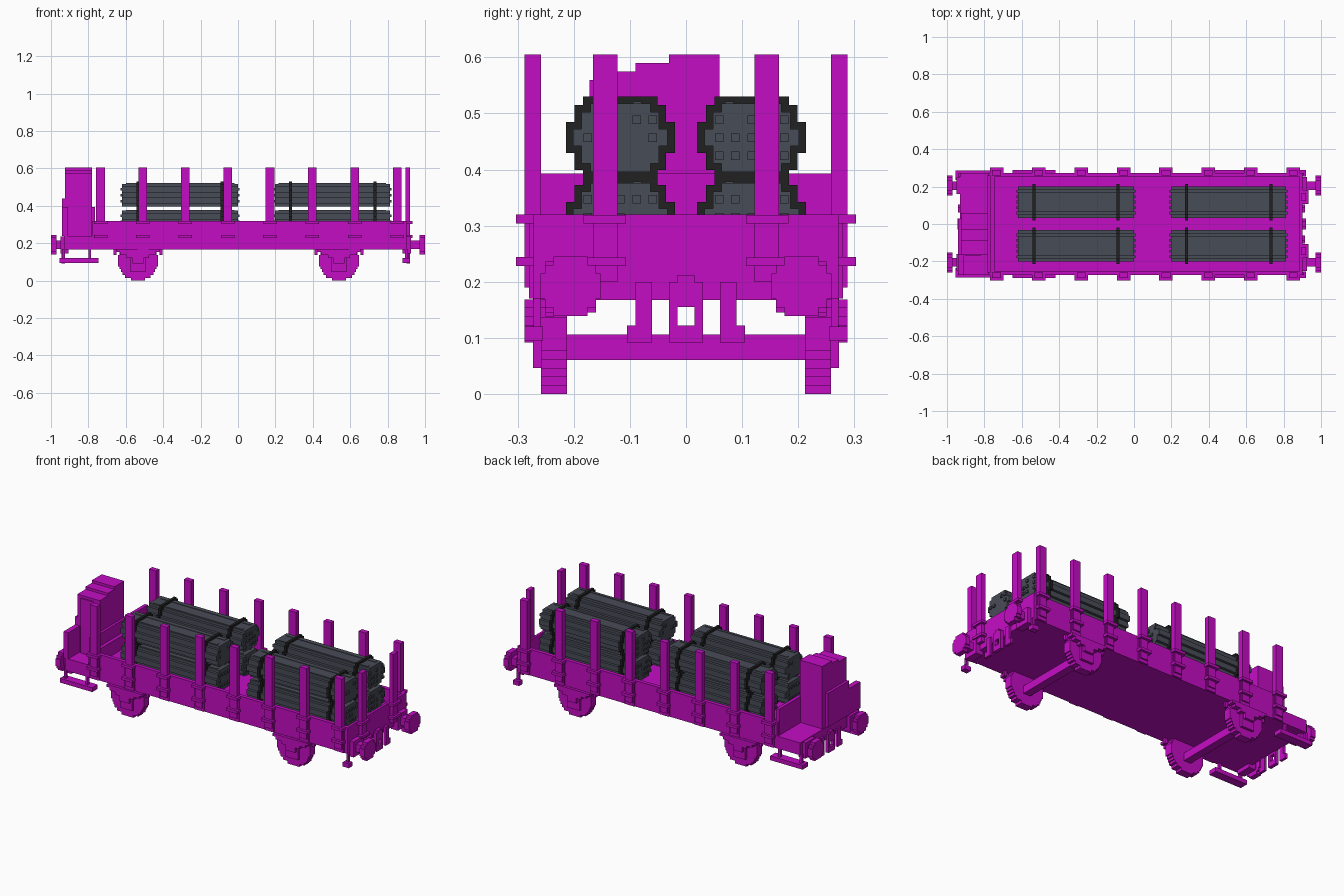
import bpy, bmesh, math, random

random.seed(4)
cube = bpy.data.objects.get("Cube")
if cube:
    bpy.data.objects.remove(cube, do_unlink=True)


def material(name, rgb):
    m = bpy.data.materials.new(name)
    m.use_nodes = True
    m.diffuse_color = (*rgb, 1)
    m.node_tree.nodes["Principled BSDF"].inputs["Base Color"].default_value = (*rgb, 1)
    return m


MAGENTA = material("magenta", (0.55, 0.004, 0.55))
GREY = material("slate grey", (0.064, 0.072, 0.094))
BLACK = material("strap black", (0.015, 0.015, 0.015))
V = 0.0152  # block size


def finish(name, bm, mat):
    bmesh.ops.recalc_face_normals(bm, faces=bm.faces)
    me = bpy.data.meshes.new(name)
    bm.to_mesh(me)
    bm.free()
    me.materials.append(mat)
    ob = bpy.data.objects.new(name, me)
    bpy.context.collection.objects.link(ob)
    return ob


def boxes(name, items, mat=MAGENTA):
    """One object from boxes given as (x0, x1, y0, y1, z0, z1)."""
    bm = bmesh.new()
    for x0, x1, y0, y1, z0, z1 in items:
        vs = bmesh.ops.create_cube(bm, size=1)["verts"]
        for v in vs:
            v.co = ((x0 + x1) / 2 + v.co.x * (x1 - x0),
                    (y0 + y1) / 2 + v.co.y * (y1 - y0),
                    (z0 + z1) / 2 + v.co.z * (z1 - z0))
    return finish(name, bm, mat)


def mirror_y(items):
    return items + [(a, b, -d, -c, e, f) for a, b, c, d, e, f in items]


def prism(name, pts, axis, a, b, mat=MAGENTA):
    """Extrude a (u, z) outline along x or y from a to b."""
    bm = bmesh.new()
    place = (lambda u, z: (a, u, z)) if axis == "x" else (lambda u, z: (u, a, z))
    f = bm.faces.new([bm.verts.new(place(u, z)) for u, z in pts])
    new = bmesh.ops.extrude_face_region(bm, geom=[f])["geom"]
    off = (b - a, 0, 0) if axis == "x" else (0, b - a, 0)
    bmesh.ops.translate(bm, vec=off, verts=[g for g in new if isinstance(g, bmesh.types.BMVert)])
    return finish(name, bm, mat)


def stepped_round(cu, cz, r, rows):
    """Blocky circle outline built from rows of equal height."""
    h = 2 * r / rows
    right = []
    for i in range(rows):
        z = -r + i * h
        w = math.sqrt(max(r * r - (z + h / 2) ** 2, 0))
        w = max(round(w / (V / 2)) * V / 2, V)
        right += [(w, z), (w, z + h)]
    pts = right + [(-w, z) for w, z in reversed(right)]
    clean = [p for i, p in enumerate(pts) if p != pts[i - 1]]
    return [(cu + u, cz + z) for u, z in clean]


# Chassis, tray walls and end platform
boxes("wagon_floor", [(-0.93, 0.90, -0.272, 0.272, 0.168, 0.24)])
boxes("tray_walls", mirror_y([(-0.78, 0.90, 0.25, 0.272, 0.24, 0.32)]) + [
    (0.885, 0.90, -0.25, 0.25, 0.24, 0.32),
    (-0.78, -0.745, -0.25, 0.25, 0.24, 0.32)])
boxes("headboard", [(-0.785, -0.765, -0.258, 0.258, 0.24, 0.393)])

# Brake cabin with roof steps descending to the front
boxes("brake_cabin", [
    (-0.925, -0.78, -0.03, 0.06, 0.24, 0.605),
    (-0.925, -0.78, -0.09, -0.03, 0.24, 0.59),
    (-0.925, -0.78, -0.165, -0.09, 0.24, 0.575)])
boxes("cabin_door_panel", [(-0.90, -0.82, -0.172, -0.165, 0.24, 0.56)])
boxes("platform_end_wall", [
    (-0.94, -0.91, -0.272, -0.165, 0.24, 0.393),
    (-0.94, -0.925, -0.165, 0.03, 0.24, 0.44)])

# Side stakes with two brackets each
stakes, brackets = [], []
for i in range(8):
    x = -0.735 + i * 0.2265
    stakes.append((x - 0.023, x + 0.023, 0.258, 0.288, 0.19, 0.605))
    for z in (0.236, 0.312):
        brackets.append((x - 0.036, x + 0.036, 0.27, 0.303, z - 0.008, z + 0.008))
    brackets.append((x - 0.03, x + 0.03, 0.27, 0.28, 0.17, 0.32))
boxes("side_stakes", mirror_y(stakes))
boxes("stake_brackets", mirror_y(brackets))

# End stakes
boxes("end_stakes", mirror_y([(0.895, 0.92, 0.122, 0.166, 0.20, 0.605)]))
boxes("end_stake_brackets", mirror_y([
    (0.895, 0.932, 0.107, 0.183, 0.228, 0.243),
    (0.895, 0.932, 0.107, 0.183, 0.304, 0.319)]))

# Running gear
for side, x in (("rear", -0.535), ("front", 0.54)):
    for s in (-1, 1):
        label = side + ("_left" if s > 0 else "_right")
        prism("wheel_" + label, stepped_round(x, 0.107, 0.107, 14), "y", s * 0.212, s * 0.258)
    boxes("axle_" + side, [(x - 0.023, x + 0.023, -0.258, 0.258, 0.061, 0.106)])
    boxes("axle_boxes_" + side, mirror_y([
        (x - 0.04, x + 0.04, 0.256, 0.273, 0.046, 0.17),
        (x - 0.03, x + 0.03, 0.256, 0.288, 0.092, 0.122)]))
    boxes("leaf_springs_" + side, mirror_y([
        (x - 0.115, x + 0.115, 0.25, 0.288, 0.153, 0.168),
        (x - 0.095, x + 0.095, 0.25, 0.288, 0.138, 0.153),
        (x - 0.06, x + 0.06, 0.25, 0.288, 0.122, 0.138)]))
    boxes("brake_rods_" + side, mirror_y([
        (x + s * 0.122 - 0.008, x + s * 0.122 + 0.008, 0.235, 0.25, 0.138, 0.17)
        for s in (-1, 1)]))

# Buffers and couplings at both ends
for side, s, base in (("front", 1, 0.90), ("rear", -1, 0.925)):
    def along(a, b):
        return (a, b) if s > 0 else (-b, -a)
    for t in (-1, 1):
        label = side + ("_left" if t > 0 else "_right")
        prism("buffer_disc_" + label, stepped_round(t * 0.206, 0.192, 0.053, 7),
              "x", s * 0.97, s * 1.0)
    boxes("buffer_shafts_" + side, mirror_y([
        (*along(base - 0.02, 0.975), 0.182, 0.228, 0.17, 0.215),
        (*along(base - 0.02, base + 0.025), 0.16, 0.25, 0.145, 0.236)]))
    boxes("coupling_" + side, mirror_y([
        (*along(base, base + 0.02), 0.015, 0.03, 0.092, 0.20)]) + [
        (*along(base, base + 0.02), -0.015, 0.015, 0.155, 0.212),
        (*along(base, base + 0.02), -0.015, 0.015, 0.092, 0.122)])
    boxes("brake_hoses_" + side, mirror_y([
        (*along(base, base + 0.015), 0.061, 0.09, 0.107, 0.20),
        (*along(base, base + 0.015), 0.061, 0.105, 0.092, 0.122)]))

# Footsteps hung below the corners
boxes("platform_footsteps", mirror_y([
    (-0.955, -0.745, 0.235, 0.285, 0.095, 0.12),
    (-0.94, -0.925, 0.255, 0.27, 0.12, 0.17),
    (-0.80, -0.785, 0.255, 0.27, 0.12, 0.17)]))
boxes("front_footsteps", mirror_y([
    (0.88, 0.92, 0.255, 0.288, 0.095, 0.12),
    (0.893, 0.908, 0.258, 0.272, 0.12, 0.17)]))


# Strapped log bundles
def bundle_outline(cy, cz, hw, hh):
    quarter = [(hw, hh - 3 * V), (hw - V, hh - 3 * V), (hw - V, hh - V),
               (hw - 2 * V, hh - V), (hw - 2 * V, hh)]
    top = quarter + [(-y, z) for y, z in reversed(quarter)]
    return [(cy + y, cz + z) for y, z in top + [(-y, -z) for y, z in top]]


for gname, x0, x1, straps in (("rear", -0.62, 0.0, (-0.535, -0.085)),
                              ("front", 0.197, 0.812, (0.28, 0.732))):
    for cy in (-0.117, 0.117):
        for level, cz in (("lower", 0.315), ("upper", 0.457)):
            label = f"{gname}_{'left' if cy > 0 else 'right'}_{level}"
            prism("log_bundle_" + label, bundle_outline(cy, cz, 0.084, 0.061),
                  "x", x0, x1, GREY)
            for k, sx in enumerate(straps):
                prism(f"strap_{label}_{k}", bundle_outline(cy, cz, 0.097, 0.073),
                      "x", sx - V / 2, sx + V / 2, BLACK)
            # Uneven log ends and long ridges
            ends = []
            for row in range(-1, 2):
                for col in range(-2, 3):
                    if random.random() < 0.6:
                        y, z = cy + col * 0.029, cz + row * 0.032
                        ends.append((x0 - 0.008, x0 + 0.01, y - V / 2, y + V / 2, z - V / 2, z + V / 2))
                        ends.append((x1 - 0.01, x1 + 0.008, y - V / 2, y + V / 2, z - V / 2, z + V / 2))
            for y in (-0.04, 0.03):
                ends.append((x0 + 0.02, x1 - 0.02, cy + y - V / 2, cy + y + V / 2, cz, cz + 0.064))
            boxes("log_details_" + label, ends, GREY)
